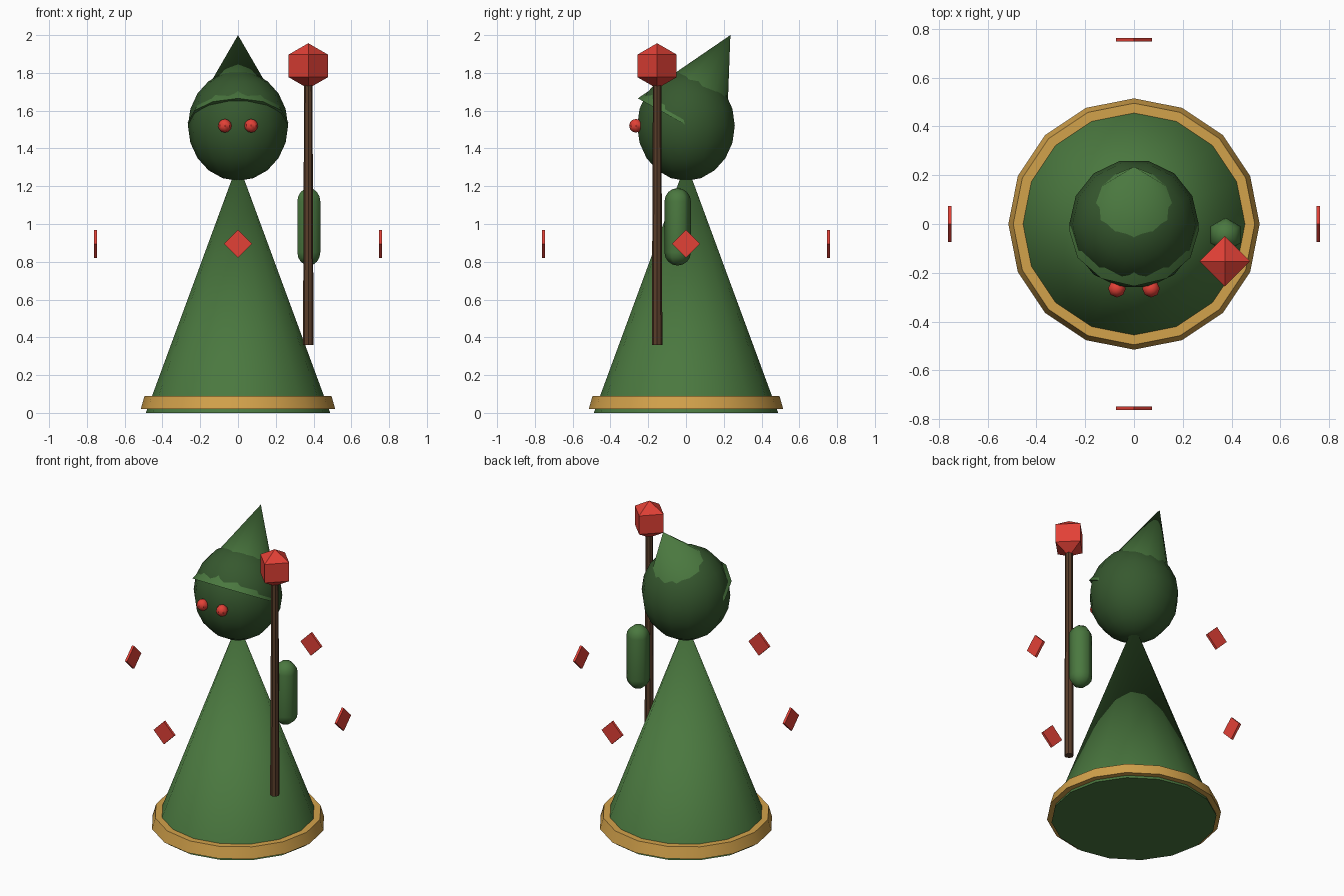
import bpy, bmesh
from math import radians, pi, sin, cos
from mathutils import Matrix, Vector

if "Cube" in bpy.data.objects:
    bpy.data.objects.remove(bpy.data.objects["Cube"])


def material(name, rgb):
    m = bpy.data.materials.new(name)
    m.diffuse_color = (*rgb, 1)
    m.use_nodes = True
    m.node_tree.nodes["Principled BSDF"].inputs["Base Color"].default_value = m.diffuse_color
    return m


GREEN = material("green_cloth", (0.069, 0.188, 0.05))
DARK = material("dark_green", (0.037, 0.098, 0.028))
RED = material("red_crystal", (0.76, 0.052, 0.037))
GOLD = material("gold_trim", (0.65, 0.36, 0.07))
WOOD = material("dark_wood", (0.1, 0.047, 0.023))


def finish(name, mat, smooth=True):
    o = bpy.context.object
    o.name = name
    o.data.materials.append(mat)
    if smooth:
        bpy.ops.object.shade_smooth_by_angle(angle=radians(40))
    return o


def cone(name, mat, n, r1, r2, depth, loc, rot=(0, 0, 0)):
    bpy.ops.mesh.primitive_cone_add(vertices=n, radius1=r1, radius2=r2, depth=depth,
                                    location=loc, rotation=rot)
    return finish(name, mat)


def ball(name, mat, seg, rings, r, loc, stretch=1):
    bpy.ops.mesh.primitive_uv_sphere_add(segments=seg, ring_count=rings, radius=r,
                                         location=loc, rotation=(0, 0, pi / 2))
    bpy.context.object.scale = (1, 1, stretch)
    return finish(name, mat)


def octahedron(name, mat, r, loc):
    bpy.ops.mesh.primitive_uv_sphere_add(segments=4, ring_count=2, radius=r, location=loc)
    return finish(name, mat, False)


def capsule(name, mat, seg, rings, r, straight, loc):
    # sphere split at the equator, its halves moved apart
    bm = bmesh.new()
    bmesh.ops.create_uvsphere(bm, u_segments=seg, v_segments=rings, radius=r)
    for v in bm.verts:
        if v.co.z > 0.001:
            v.co.z = v.co.z
    equator = [e for e in bm.edges if all(abs(v.co.z) < 1e-4 for v in e.verts)]
    bmesh.ops.split_edges(bm, edges=equator)
    for f in bm.faces:
        f.tag = f.calc_center_median().z > 0
    for v in bm.verts:
        v.co.z += straight / 2 if v.link_faces[0].tag else -straight / 2
    rims = [e for e in bm.edges if e.is_boundary]
    bmesh.ops.bridge_loops(bm, edges=rims)
    bmesh.ops.recalc_face_normals(bm, faces=bm.faces)
    mesh = bpy.data.meshes.new(name)
    bm.to_mesh(mesh)
    bm.free()
    o = bpy.data.objects.new(name, mesh)
    o.location = loc
    bpy.context.collection.objects.link(o)
    mesh.materials.append(mat)
    mesh.shade_smooth()
    return o


# Robe and its gold hem
cone("robe", GREEN, 16, 0.488, 0, 1.325, (0, 0, 0.6625))
cone("hem", GOLD, 16, 0.515, 0.495, 0.07, (0, 0, 0.055))

# Head, eyes and tilted hood
ball("head", DARK, 14, 10, 0.265, (0, 0, 1.52), 1.1)
for side, x in (("left", -0.07), ("right", 0.07)):
    ball(side + "_eye", RED, 8, 6, 0.036, (x, -0.265, 1.52))
tip, tilt, height = Vector((0, 0.235, 2.0)), radians(28.9), 0.53
axis = Vector((0, sin(tilt), cos(tilt)))
cone("hood", GREEN, 12, 0.267, 0, height, tip - axis * height / 2, (-tilt, 0, 0))

# Arm holding the staff
capsule("arm", GREEN, 6, 8, 0.07, 0.27, (0.375, -0.044, 0.985))
cone("staff", WOOD, 8, 0.028, 0.022, 1.42, (0.372, -0.153, 1.07))
octahedron("staff_crystal", RED, 0.12, (0.372, -0.153, 1.837))

# Four floating square shards standing on a corner
for i in range(4):
    bpy.ops.mesh.primitive_cube_add(size=1)
    o = finish(f"shard_{i + 1}", RED, False)
    o.data.transform(Matrix.Rotation(i * pi / 2, 4, 'Z') @ Matrix.Translation((0.755, 0, 0))
                     @ Matrix.Rotation(pi / 4, 4, 'X') @ Matrix.Diagonal((0.015, 0.105, 0.105, 1)))
    o.location = (0, 0, 0.895)
